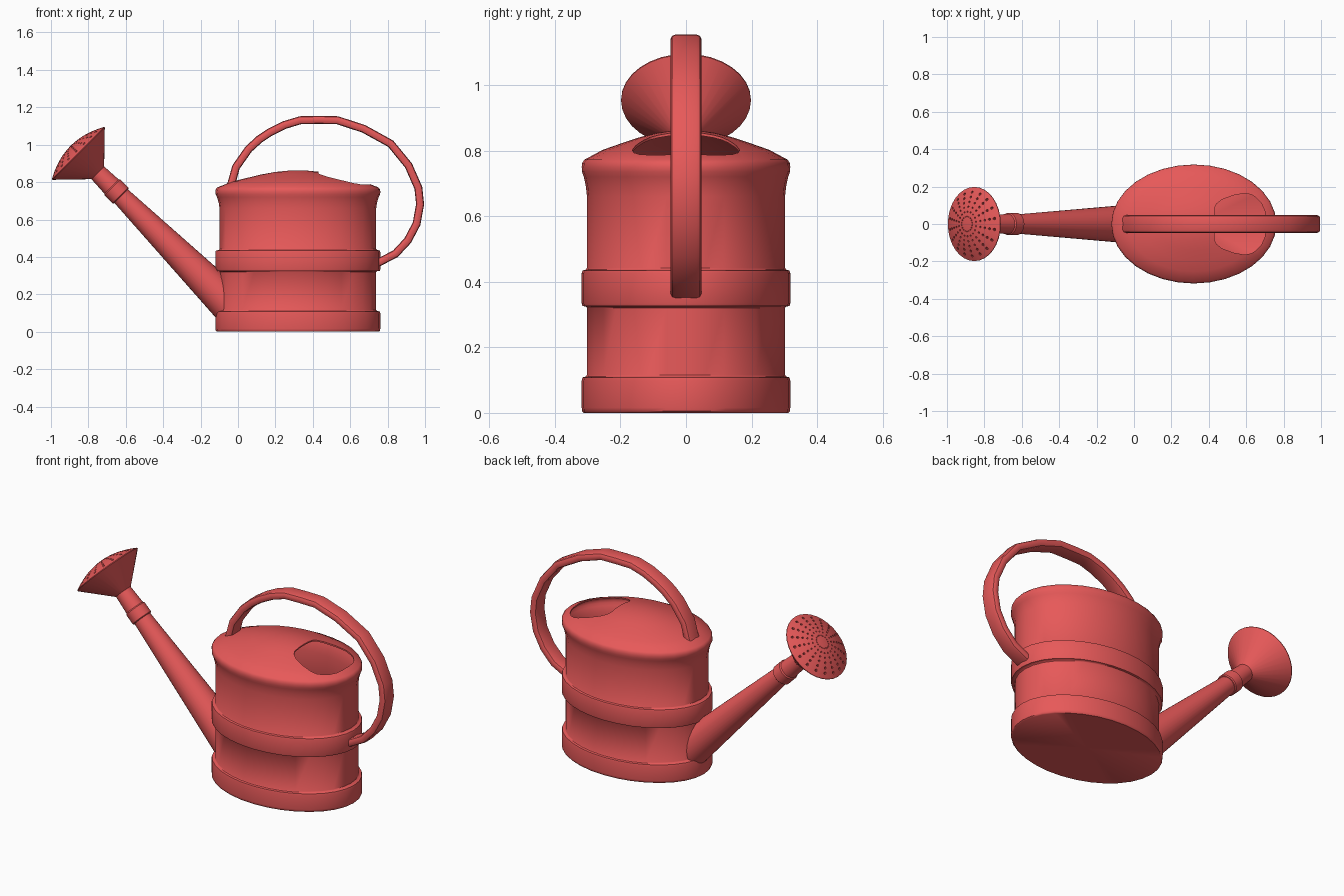
import bpy, bmesh, math
from mathutils import Matrix, Vector

if "Cube" in bpy.data.objects:
    bpy.data.objects.remove(bpy.data.objects["Cube"])

red = bpy.data.materials.new("red_enamel")
red.diffuse_color = (0.8, 0.1, 0.1, 1)
red.use_nodes = True
red.node_tree.nodes["Principled BSDF"].inputs["Base Color"].default_value = red.diffuse_color


def finish(name, bm):
    bmesh.ops.recalc_face_normals(bm, faces=bm.faces)
    me = bpy.data.meshes.new(name)
    bm.to_mesh(me)
    bm.free()
    ob = bpy.data.objects.new(name, me)
    bpy.context.collection.objects.link(ob)
    me.materials.append(red)
    return ob


def bridge(bm, a, b):
    n = max(len(a), len(b))
    for i in range(n):
        j = (i + 1) % n
        if len(a) == 1:
            bm.faces.new((a[0], b[i], b[j]))
        elif len(b) == 1:
            bm.faces.new((a[i], b[0], a[j]))
        else:
            bm.faces.new((a[i], b[i], b[j], a[j]))


def lathe(name, profile, mat, seg=32, sx=1.0, sy=1.0):
    bm = bmesh.new()
    rings = []
    for r, z in profile:
        n = seg if r > 0 else 1
        rings.append([bm.verts.new(mat @ Vector((
            r * sx * math.cos(math.tau * i / seg),
            r * sy * math.sin(math.tau * i / seg), z))) for i in range(n)])
    for a, b in zip(rings, rings[1:]):
        bridge(bm, a, b)
    return finish(name, bm)


def apply_mods(ob):
    bpy.context.view_layer.objects.active = ob
    for m in list(ob.modifiers):
        bpy.ops.object.modifier_apply(modifier=m.name)


def cut(ob, cutter):
    m = ob.modifiers.new("cut", 'BOOLEAN')
    m.operation, m.solver, m.object = 'DIFFERENCE', 'EXACT', cutter
    apply_mods(ob)
    bpy.data.objects.remove(cutter)


def smooth(ob, deg):
    bpy.ops.object.select_all(action='DESELECT')
    ob.select_set(True)
    bpy.context.view_layer.objects.active = ob
    bpy.ops.object.shade_smooth_by_angle(angle=math.radians(deg))


# Oval body with raised bands, flared rim and domed lid
W = 0.95
body_profile = [(0, 0), (0.98, 0), (0.995, 0.005), (1, 0.016), (1, 0.098), (0.993, 0.108),
                (0.96, 0.111), (W, 0.116), (W, 0.32), (0.96, 0.324), (0.993, 0.326),
                (1, 0.334), (1, 0.426), (0.993, 0.434), (0.96, 0.437), (W, 0.442),
                (W, 0.66), (0.96, 0.69), (0.98, 0.72), (0.998, 0.735), (1, 0.75),
                (0.995, 0.762), (0.975, 0.772), (0.8, 0.802), (0.62, 0.822), (0.45, 0.84),
                (0.28, 0.854), (0.12, 0.861), (0, 0.862)]
body = lathe("body", body_profile, Matrix.Translation((0.32, 0, 0)), 32, 0.441, 0.318)
sol = body.modifiers.new("wall", 'SOLIDIFY')
sol.thickness, sol.offset = 0.008, -1
apply_mods(body)

# Filling opening in the lid
half = [(0.43, 0.085), (0.442, 0.108), (0.47, 0.13), (0.53, 0.153), (0.59, 0.164),
        (0.625, 0.158), (0.652, 0.142), (0.68, 0.112), (0.698, 0.075), (0.706, 0.03)]
outline = half + [(x, -y) for x, y in reversed(half)]
bm = bmesh.new()
low, high = [[bm.verts.new((x, y, z)) for x, y in outline] for z in (0.72, 1.0)]
bridge(bm, low, high)
bm.faces.new(low)
bm.faces.new(high)
cut(body, finish("opening_cutter", bm))
smooth(body, 40)

# Tapered spout along a 45 degree axis
axis = Matrix.Translation((0.05, 0, 0.05)) @ Matrix.Rotation(math.radians(-45), 4, 'Y')
spout = lathe("spout", [(0, 0.1), (0.104, 0.1), (0.05, 0.975), (0, 0.975)], axis, 32)
smooth(spout, 40)

# Sprinkler rose: sleeve, neck, cone and bulging face
R, S, BULGE = 0.198, 1.28, 0.056


def face_z(r):
    return S + BULGE * (1 - (r / R) ** 2)


rose_profile = [(0, 0.955), (0.055, 0.955), (0.06, 0.96), (0.06, 1.02), (0.054, 1.026),
                (0.048, 1.131), (R, S - 0.004), (R, S)]
rose_profile += [(R * k / 6, face_z(R * k / 6)) for k in range(5, -1, -1)]
rose = lathe("sprinkler_rose", rose_profile, axis, 32)

# Radial rows of drilled holes
bm = bmesh.new()
for row in range(18):
    for k in range(6):
        a, r = math.tau * (row + 0.5) / 18, 0.04 + 0.026 * k
        at = axis @ Matrix.Translation((r * math.cos(a), r * math.sin(a), face_z(r)))
        rad = 0.0035 + 0.0007 * k
        bmesh.ops.create_cone(bm, cap_ends=True, segments=8, radius1=rad, radius2=rad,
                              depth=0.03, matrix=at)
cut(rose, finish("hole_cutter", bm))
smooth(rose, 35)

# Arched handle: rounded strap swept along its outer edge
path = [(-0.08, 0.755), (-0.055, 0.80), (-0.03, 0.89), (0.04, 0.99), (0.10, 1.045),
        (0.16, 1.085), (0.24, 1.125), (0.33, 1.152), (0.43, 1.154), (0.535, 1.152),
        (0.68, 1.105), (0.83, 1.022), (0.93, 0.90), (0.985, 0.775), (0.995, 0.68),
        (0.975, 0.57), (0.925, 0.475), (0.855, 0.40), (0.765, 0.353), (0.725, 0.34)]
section = [(0.032, 0), (0.042, 0.004), (0.047, 0.014), (0.047, 0.029), (0.042, 0.039),
           (0.032, 0.043)]
section += [(-y, d) for y, d in reversed(section)]
bm = bmesh.new()
rings = []
for i, p in enumerate(path):
    q, r = path[max(i - 1, 0)], path[min(i + 1, len(path) - 1)]
    t = Vector((r[0] - q[0], r[1] - q[1])).normalized()
    rings.append([bm.verts.new((p[0] + t.y * d, y, p[1] - t.x * d)) for y, d in section])
for a, b in zip(rings, rings[1:]):
    bridge(bm, a, b)
bm.faces.new(rings[0])
bm.faces.new(rings[-1])
smooth(finish("handle", bm), 40)
